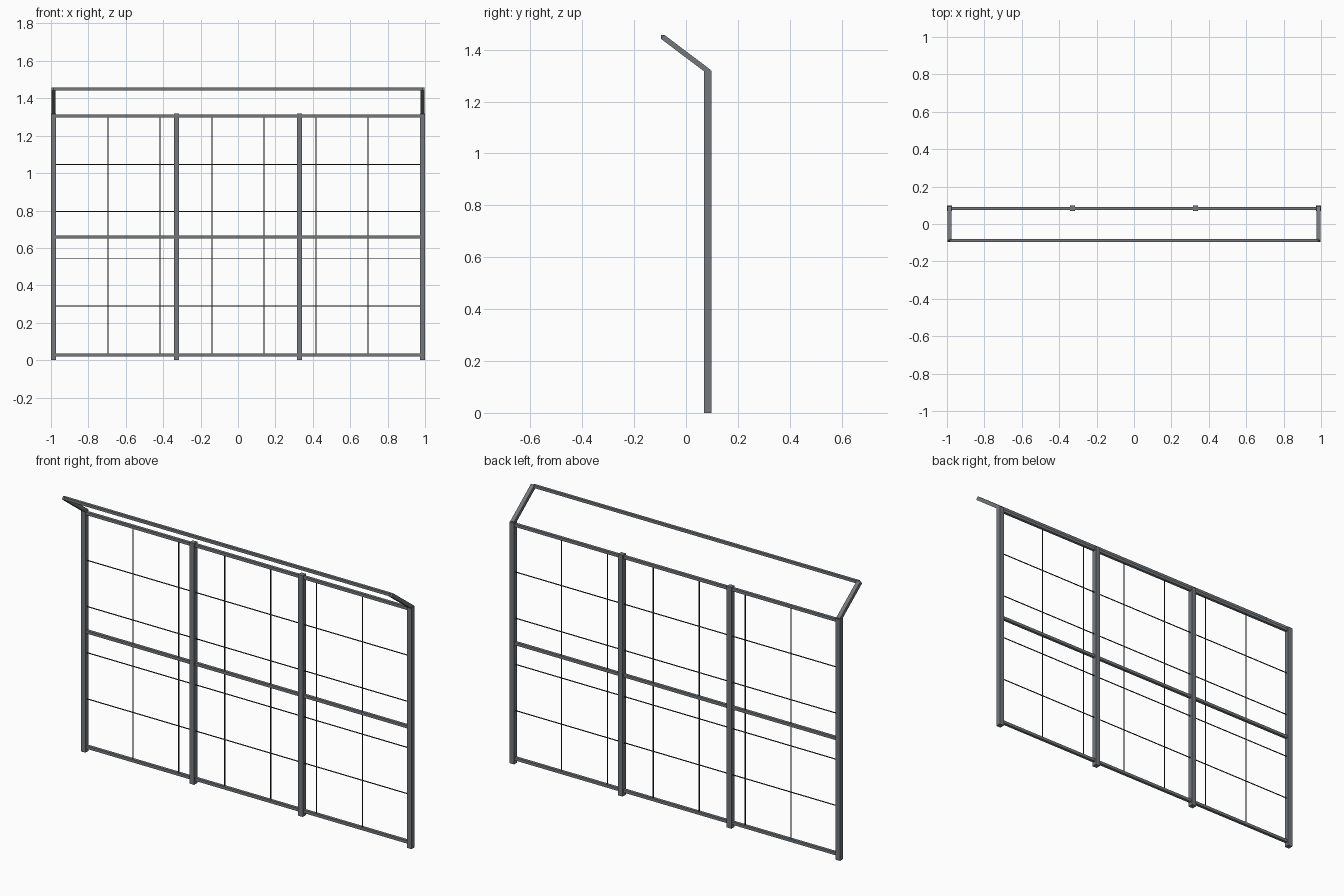
import bpy
from mathutils import Vector

cube = bpy.data.objects.get("Cube")
if cube:
    bpy.data.objects.remove(cube, do_unlink=True)


def make_material(name, rgb):
    mat = bpy.data.materials.new(name)
    mat.use_nodes = True
    colour = (*rgb, 1)
    mat.diffuse_color = colour
    mat.node_tree.nodes["Principled BSDF"].inputs["Base Color"].default_value = colour
    return mat


steel = make_material("grey_steel", (0.175, 0.19, 0.207))
dark_wire = make_material("dark_wire", (0.025, 0.025, 0.028))

FENCE_Y = 0.084
POST = 0.028
RAIL = 0.016
WIRE = 0.004
POST_TOP = 1.319
HALF = 1 - POST / 2
LOW, MID, HIGH = 0.028, 0.658, 1.305


def bar(name, start, end, width, depth, material):
    """Square bar running from start to end."""
    start, end = Vector(start), Vector(end)
    axis = end - start
    bpy.ops.mesh.primitive_cube_add(size=1, location=(start + end) / 2)
    obj = bpy.context.object
    obj.name = name
    # Keep the bar's faces square to the x axis unless it runs along x
    if abs(axis.x) > 0.001:
        obj.scale = (axis.length, depth, width)
    else:
        obj.rotation_euler = Vector((0, 0, 1)).rotation_difference(axis).to_euler()
        obj.scale = (width, depth, axis.length)
    obj.data.materials.append(material)
    return obj


# Upright posts
for i in range(4):
    x = -HALF + i * 2 * HALF / 3
    bar(f"post_{i + 1}", (x, FENCE_Y, 0), (x, FENCE_Y, POST_TOP), POST, POST, steel)

# Horizontal rails
for name, z in (("bottom_rail", LOW), ("middle_rail", MID), ("top_rail", HIGH)):
    bar(name, (-HALF, FENCE_Y, z), (HALF, FENCE_Y, z), RAIL, RAIL, steel)

# Slanted arms and the overhanging rail between their tips
for side, x in (("right", -HALF), ("left", HALF)):
    bar(f"{side}_arm", (x, FENCE_Y + 0.004, 1.315), (x, -0.091, 1.45), 0.022, 0.02, steel)
bar("overhang_rail", (-HALF, -0.089, 1.449), (HALF, -0.089, 1.449), 0.015, 0.015, steel)

# Thin infill wires
for i in range(1, 5):
    z = 0.668 + 0.2525 * (i - 2.5)
    bar(f"horizontal_wire_{i}", (-HALF, FENCE_Y, z), (HALF, FENCE_Y, z), WIRE, WIRE, dark_wire)
for i in range(1, 7):
    x = 0.278 * (i - 3.5)
    bar(f"vertical_wire_{i}", (x, FENCE_Y, LOW), (x, FENCE_Y, HIGH), WIRE, WIRE, dark_wire)
